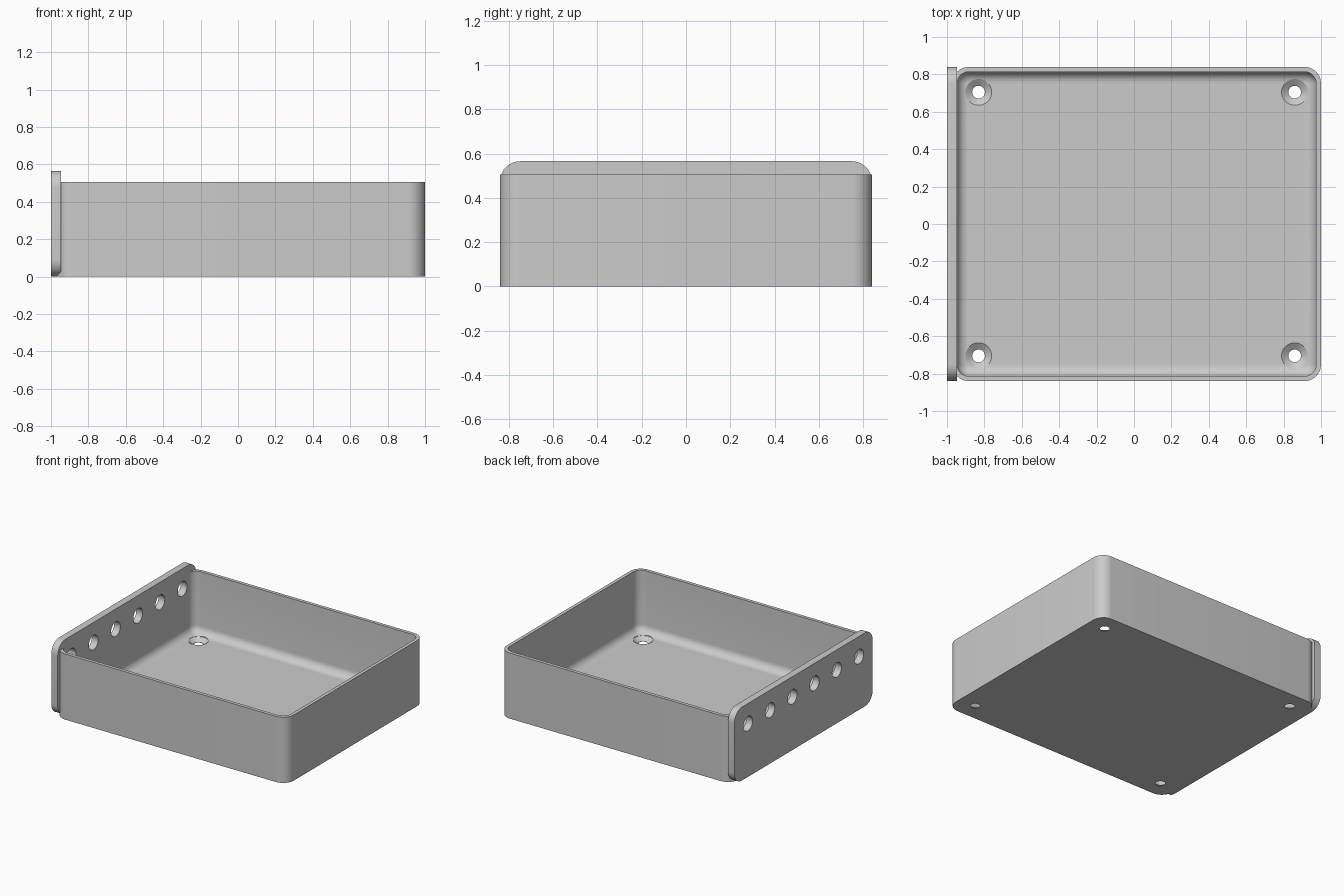
import bpy, bmesh, math
from mathutils import Matrix, Vector

cube = bpy.data.objects.get("Cube")
if cube:
    bpy.data.objects.remove(cube, do_unlink=True)

grey = bpy.data.materials.new("light grey")
grey.use_nodes = True
colour = (0.6, 0.6, 0.6, 1)
grey.diffuse_color = colour
grey.node_tree.nodes["Principled BSDF"].inputs["Base Color"].default_value = colour


def rounded_rect(half_w, half_h, radius, steps=10):
    """Counter-clockwise outline centred on the origin."""
    points = []
    for i, (sx, sy) in enumerate([(1, 1), (-1, 1), (-1, -1), (1, -1)]):
        for s in range(steps + 1):
            a = math.pi / 2 * (i + s / steps)
            points.append((sx * (half_w - radius) + radius * math.cos(a),
                           sy * (half_h - radius) + radius * math.sin(a)))
    return points


def loft(name, rings, matrix=Matrix()):
    """Closed solid through a list of (outline, height) rings."""
    bm = bmesh.new()
    loops = [[bm.verts.new((x, y, z)) for x, y in outline] for outline, z in rings]
    n = len(loops[0])
    for low, high in zip(loops, loops[1:]):
        for i in range(n):
            j = (i + 1) % n
            bm.faces.new((low[i], low[j], high[j], high[i]))
    bm.faces.new(loops[0][::-1])
    bm.faces.new(loops[-1])
    bm.transform(matrix)
    bmesh.ops.recalc_face_normals(bm, faces=bm.faces)
    mesh = bpy.data.meshes.new(name)
    bm.to_mesh(mesh)
    bm.free()
    mesh.materials.append(grey)
    ob = bpy.data.objects.new(name, mesh)
    bpy.context.collection.objects.link(ob)
    return ob


def circle(radius, sides=40):
    return [(radius * math.cos(math.tau * i / sides), radius * math.sin(math.tau * i / sides))
            for i in range(sides)]


def combine(target, tool, operation):
    mod = target.modifiers.new(operation.lower(), "BOOLEAN")
    mod.operation = operation
    mod.solver = "EXACT"
    mod.object = tool
    bpy.context.view_layer.objects.active = target
    bpy.ops.object.modifier_apply(modifier=mod.name)
    bpy.data.objects.remove(tool, do_unlink=True)


# Tray shell: outer wall, thin rim, inner wall and filleted floor
HALF_X, HALF_Y, CORNER, HEIGHT = 0.986, 0.84, 0.09, 0.505
WALL, FLOOR, FILLET = 0.026, 0.03, 0.06
CENTRE_X = 1 - HALF_X


def inset(d):
    return rounded_rect(HALF_X - d, HALF_Y - d, CORNER - d)


rings = [(inset(0), 0), (inset(0), HEIGHT), (inset(WALL), HEIGHT)]
for k in range(9):
    a = math.pi / 2 * k / 8
    rings.append((inset(WALL + FILLET * (1 - math.cos(a))),
                  FLOOR + FILLET * (1 - math.sin(a))))
tray = loft("tray", rings, Matrix.Translation((CENTRE_X, 0, 0)))

# Raised side plate with rounded corners, standing along the right side
upright = Matrix(((0, 0, 1, 0), (1, 0, 0, 0), (0, 1, 0, 0), (0, 0, 0, 1)))
PLATE_H = 0.565
outline = rounded_rect(HALF_Y, PLATE_H / 2, 0.09)
plate = loft("side_plate", [(outline, -1), (outline, -0.946)],
             Matrix.Translation((0, 0, PLATE_H / 2)) @ upright)
combine(tray, plate, "UNION")

# Row of six round holes through the side plate
for i in range(6):
    y = 0.27 * (i - 2.5)
    drill = loft("plate_drill", [(circle(0.056), -1.1), (circle(0.056), -0.9)],
                 Matrix.Translation((0, y, 0.41)) @ upright)
    combine(tray, drill, "DIFFERENCE")

# Countersunk screw holes in the floor corners
sink = [(circle(0.034), -0.05), (circle(0.034), 0.003),
        (circle(0.07), FLOOR - 0.001), (circle(0.07), 0.1)]
for sx in (-1, 1):
    for sy in (-1, 1):
        drill = loft("screw_drill", sink,
                     Matrix.Translation((CENTRE_X + sx * 0.845, sy * 0.705, 0)))
        combine(tray, drill, "DIFFERENCE")

# Smooth shading with crisp edges
bpy.ops.object.select_all(action="DESELECT")
tray.select_set(True)
bpy.context.view_layer.objects.active = tray
bpy.ops.object.shade_smooth_by_angle(angle=math.radians(30))
